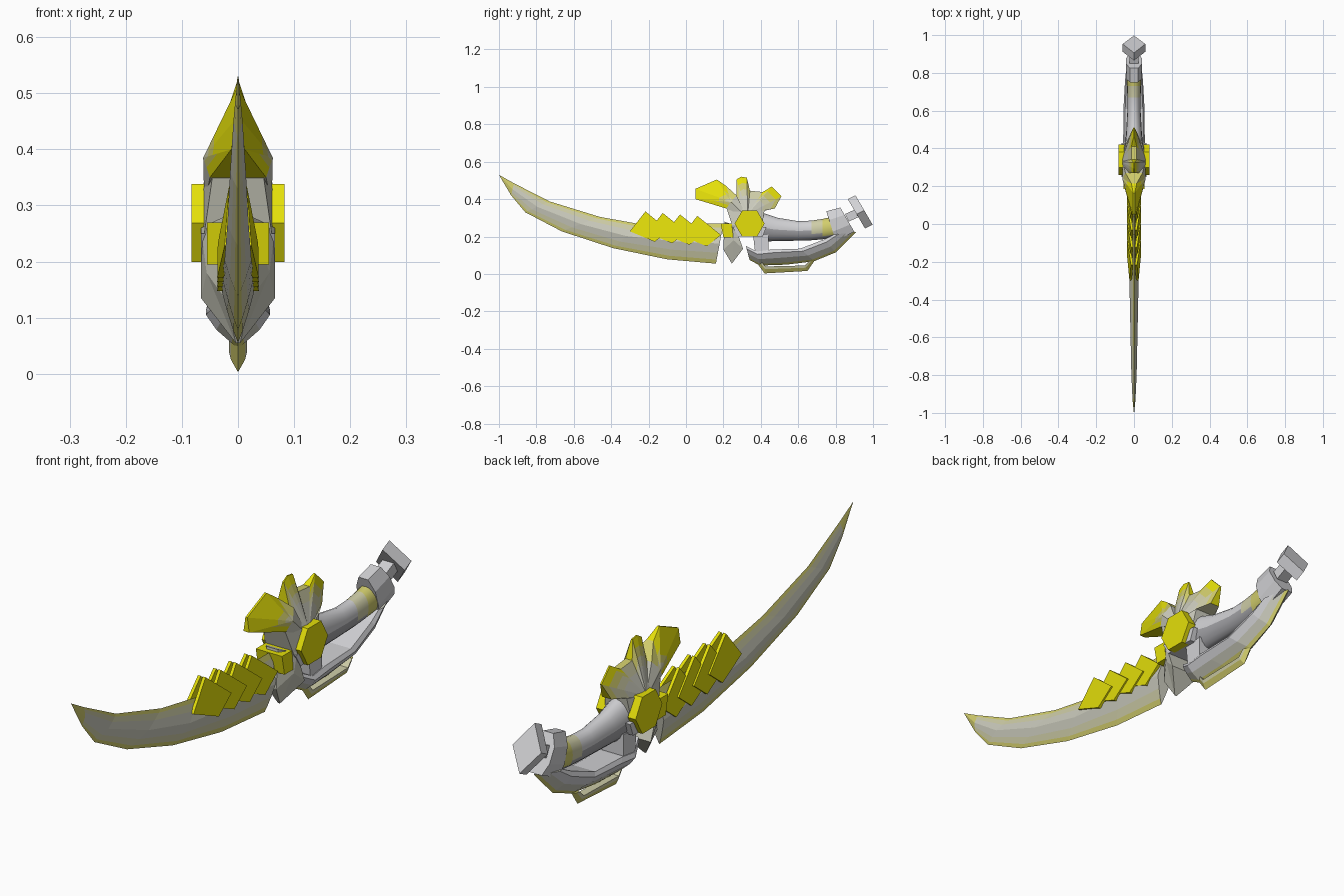
import bpy, bmesh, math
from mathutils import Vector

cube = bpy.data.objects.get("Cube")
if cube:
    bpy.data.objects.remove(cube)


def material(name, color):
    m = bpy.data.materials.new(name)
    m.use_nodes = True
    m.diffuse_color = (*color, 1)
    m.node_tree.nodes["Principled BSDF"].inputs["Base Color"].default_value = (*color, 1)
    return m


MATS = [material("yellow", (.78, .74, .003)), material("straw", (.64, .61, .15)),
        material("pale_khaki", (.62, .61, .39)), material("warm_grey", (.6, .6, .51)),
        material("silver", (.64, .64, .66)), material("dark_grey", (.36, .36, .38))]
YELLOW, STRAW, KHAKI, WARM, SILVER, DARK = range(6)
FLIP = Vector((-1, 1, 1))


def finish(name, bm, smooth=False):
    bmesh.ops.remove_doubles(bm, verts=bm.verts, dist=.0004)
    bmesh.ops.recalc_face_normals(bm, faces=bm.faces)
    mesh = bpy.data.meshes.new(name)
    bm.to_mesh(mesh)
    bm.free()
    for m in MATS:
        mesh.materials.append(m)
    ob = bpy.data.objects.new(name, mesh)
    bpy.context.collection.objects.link(ob)
    if smooth:
        bpy.ops.object.select_all(action='DESELECT')
        ob.select_set(True)
        bpy.context.view_layer.objects.active = ob
        bpy.ops.object.shade_smooth_by_angle(angle=math.radians(40))
    return ob


def face(bm, pts, mat):
    pts = [p for i, p in enumerate(pts) if (p - pts[i - 1]).length > 1e-5]
    if len(pts) > 2:
        bm.faces.new([bm.verts.new(p) for p in pts]).material_index = mat


def slab(name, a, b, mat):
    """Solid between two matching outlines."""
    bm = bmesh.new()
    face(bm, a, mat)
    face(bm, b, mat)
    for i in range(len(a)):
        face(bm, [a[i - 1], a[i], b[i], b[i - 1]], mat)
    return finish(name, bm)


def prism(name, outline, x0, x1, mat):
    """Side-view outline extruded from x0 to x1."""
    return slab(name, *([Vector((x, *p)) for p in outline] for x in (x0, x1)), mat)


def guard_color(p):
    """Grey around the boss, yellowing towards the tips."""
    d = math.hypot(p.y - .33, p.z - .3)
    return WARM if d < .11 else KHAKI if d < .14 else STRAW if d < .17 else YELLOW


def crest(name, outline, hub, bands=6):
    """Symmetric faceted plate rising from its rim (y, z, half width) to a hub."""
    bm = bmesh.new()
    rim = [Vector((w, y, z)) for y, z, w in outline]
    top = Vector((hub[2], hub[0], hub[1]))
    rings = [[p.lerp(top, k / bands) for p in rim] for k in range(bands + 1)]
    for a, b in zip(rings, rings[1:]):
        for i in range(len(a)):
            quad = [a[i - 1], a[i], b[i], b[i - 1]]
            mat = guard_color(sum(quad, Vector()) / 4)
            face(bm, quad, mat)
            face(bm, [p * FLIP for p in quad], mat)
    for i in range(len(rim)):
        mat = guard_color((rim[i - 1] + rim[i]) / 2)
        face(bm, [rim[i - 1], rim[i], rim[i] * FLIP, rim[i - 1] * FLIP], mat)
    return finish(name, bm)


def loft(name, sections, profile, mats, smooth=False):
    """Sections are (top y, z, bottom y, z, half width); profile is
    (fraction down, width share); one material per strip down the side."""
    bm = bmesh.new()
    rows = [[Vector((w * s, ty + (by - ty) * t, tz + (bz - tz) * t))
             for t, s in profile] for ty, tz, by, bz, w in sections]
    for a, b in zip(rows, rows[1:]):
        for i, mat in enumerate(mats):
            quad = [a[i], a[i + 1], b[i + 1], b[i]]
            face(bm, quad, mat)
            face(bm, [p * FLIP for p in quad], mat)
        # flat edges
        for end, mat in ((0, mats[0]), (-1, mats[-1])):
            face(bm, [a[end], b[end], b[end] * FLIP, a[end] * FLIP], mat)
    for row in (rows[0], rows[-1]):
        face(bm, row + [p * FLIP for p in reversed(row)], mats[len(mats) // 2])
    return finish(name, bm, smooth)


# Curved blade with a central ridge, yellowed edges and tip
blade = loft("blade", [(-1, .53, -.999, .528, .001), (-.92, .485, -.935, .42, .008),
                       (-.73, .388, -.86, .33, .014), (-.46, .305, -.665, .228, .019),
                       (-.25, .267, -.39, .138, .024), (0, .27, -.1, .078, .029),
                       (.2, .27, .16, .055, .033)],
             [(0, 0), (.1, .25), (.27, .6), (.5, 1), (.73, .6), (.9, .25), (1, 0)],
             [STRAW, KHAKI, WARM, WARM, KHAKI, STRAW])
for p in blade.data.polygons:
    if p.center.y < -.9:
        p.material_index = STRAW

# Feather plates flaring outwards to the rear, on both sides of the blade
for i in range(4):
    y, z = -.3 + i * .0925, .228 - i * .008
    quad = [(0, 0, .024), (.083, .106, .016), (.21, .004, .036), (.133, -.056, .037)]
    for side, label in ((1, "left"), (-1, "right")):
        outer = [Vector((side * w, y + a, z + b)) for a, b, w in quad]
        inner = [p - Vector((side * .012, 0, 0)) for p in outer]
        slab(f"{label}_feather_{i + 1}", outer, inner, YELLOW)

# Guard: front plume, rear plume, lower spike and core
crest("front_plume", [(.05, .455, .004), (.165, .505, .004), (.215, .47, .014),
                      (.27, .42, .045), (.33, .3, .06), (.215, .35, .05), (.05, .4, .012)],
      (.24, .385, .062))
crest("rear_plume", [(.27, .505, .003), (.295, .52, .002), (.325, .515, .003),
                     (.342, .445, .014), (.41, .438, .014), (.458, .467, .003),
                     (.51, .415, .003), (.475, .35, .02), (.42, .34, .045),
                     (.4, .22, .06), (.25, .25, .06), (.215, .355, .045), (.27, .42, .025)],
      (.33, .32, .068))
spike = crest("lower_spike", [(.205, .28, .025), (.26, .26, .066), (.305, .135, .066),
                              (.245, .055, .004), (.2, .13, .02)], (.255, .18, .056), 1)
for p in spike.data.polygons:
    p.material_index = WARM
prism("guard_block", [(.185, .27), (.28, .27), (.28, .195), (.2, .195)], -.055, .055, YELLOW)
prism("guard_core", [(.25, .25), (.43, .25), (.41, .2), (.28, .2)], -.066, .066, SILVER)
prism("rear_block", [(.36, .2), (.44, .21), (.44, .11), (.37, .11)], -.045, .045, SILVER)

# Hexagonal bosses
hexagon = [(.34 + .08 * math.cos(k * math.pi / 3), .269 + .08 * math.sin(k * math.pi / 3))
           for k in range(6)]
prism("left_boss", hexagon, .05, .083, YELLOW)
prism("right_boss", hexagon, -.083, -.05, YELLOW)

# Rounded grip, darker below and tinted near the collar
round_profile = [((1 - math.cos(a)) / 2, math.sin(a))
                 for a in (k * math.pi / 8 for k in range(9))]
grip = loft("grip", [(.4, .33, .4, .17, .05), (.49, .3, .46, .175, .042),
                     (.6, .282, .6, .178, .035), (.67, .285, .67, .18, .035),
                     (.73, .294, .73, .185, .037), (.8, .31, .8, .195, .04)],
            round_profile, [SILVER] * 4 + [DARK] * 4, smooth=True)
for p in grip.data.polygons:
    if p.center.y > .68 and p.center.z > .21:
        p.material_index = STRAW if p.center.y > .73 else KHAKI

# Collar, neck and diamond pommel
loft("collar", [(.75, .335, .8, .18, .04), (.825, .355, .9, .225, .042)],
     [(0, .5), (.3, 1), (.7, 1), (1, .6)], [SILVER] * 3)
prism("neck", [(.85, .32), (.905, .345), (.925, .305), (.87, .28)], -.024, .024, SILVER)
front = [Vector((0, .865, .4)), Vector((.06, .912, .32)),
         Vector((0, .957, .243)), Vector((-.06, .912, .32))]
slab("pommel", front, [p + Vector((0, .041, .02)) for p in front], SILVER)

# Knuckle guard with a sharp, yellowed lower edge
loft("knuckle_guard", [(.79, .21, .91, .225, .042), (.74, .185, .8, .115, .048),
                       (.61, .135, .685, .068, .055), (.45, .13, .54, .05, .057),
                       (.38, .12, .395, .045, .057), (.32, .15, .34, .075, .03)],
     [(0, .85), (.2, 1), (.55, .68), (.87, .2), (1, 0)], [SILVER, SILVER, WARM, STRAW])

# Open lower rail
loft("lower_rail", [(.4, .07, .375, .065, .018), (.425, .04, .42, .003, .018),
                    (.635, .045, .65, .016, .018), (.66, .07, .685, .068, .018)],
     [(0, .9), (.4, .7), (1, 0)], [KHAKI, STRAW])
